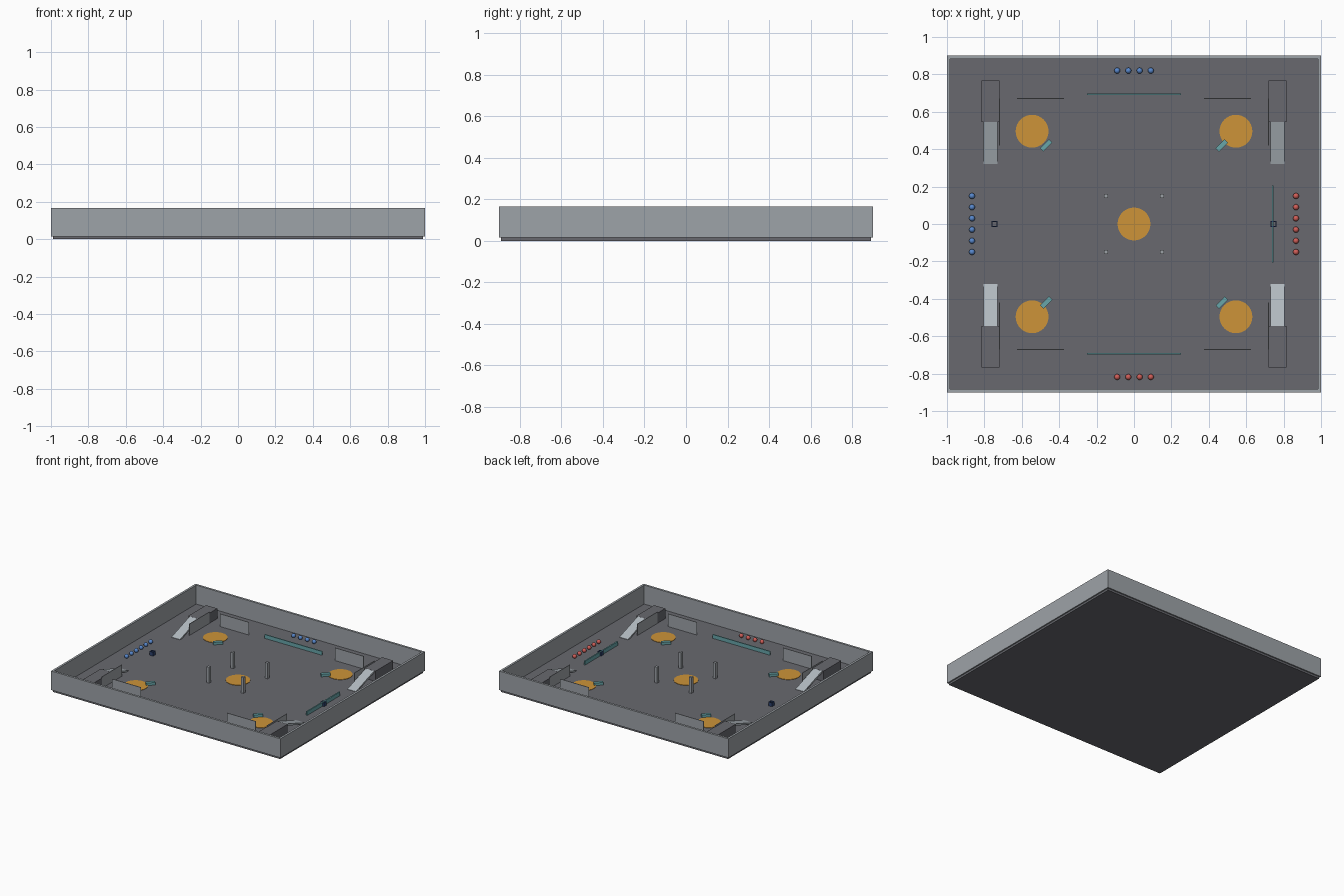
import bpy, bmesh, math

if "Cube" in bpy.data.objects:
    bpy.data.objects.remove(bpy.data.objects["Cube"])


def material(name, r, g, b):
    """Flat material from sRGB 0-255 values."""
    m = bpy.data.materials.new(name)
    lin = [((c / 255 + 0.055) / 1.055) ** 2.4 for c in (r, g, b)]
    m.diffuse_color = (*lin, 1)
    m.use_nodes = True
    m.node_tree.nodes["Principled BSDF"].inputs["Base Color"].default_value = m.diffuse_color
    return m


FLOOR = material("dark grey", 104, 105, 111)
WALL = material("mid grey", 158, 163, 168)
RAMP = material("light grey", 178, 186, 192)
ORANGE = material("orange", 205, 148, 56)
TEAL = material("teal", 104, 166, 170)
NAVY = material("navy", 45, 66, 110)
BLUE = material("blue", 88, 136, 205)
RED = material("red", 208, 94, 88)

TOP = 0.017  # floor surface height


def finish(name, bm, mat, loc=(0, 0, 0), rot=0):
    bmesh.ops.recalc_face_normals(bm, faces=bm.faces)
    me = bpy.data.meshes.new(name)
    bm.to_mesh(me)
    bm.free()
    me.materials.append(mat)
    ob = bpy.data.objects.new(name, me)
    ob.location = loc
    ob.rotation_euler.z = rot
    bpy.context.collection.objects.link(ob)
    return ob


def box(name, x, y, z0, sx, sy, sz, mat, rot=0):
    """Box centred on x, y and standing on z0."""
    bm = bmesh.new()
    bmesh.ops.create_cube(bm, size=1)
    for v in bm.verts:
        v.co.x *= sx
        v.co.y *= sy
        v.co.z = (v.co.z + 0.5) * sz
    return finish(name, bm, mat, (x, y, z0), rot)


def disc(name, x, y, r, h, mat):
    bm = bmesh.new()
    bmesh.ops.create_cone(bm, cap_ends=True, segments=32, radius1=r, radius2=r, depth=h)
    return finish(name, bm, mat, (x, y, TOP + h / 2))


def ball(name, x, y, mat):
    bm = bmesh.new()
    bmesh.ops.create_uvsphere(bm, u_segments=12, v_segments=8, radius=0.016)
    for f in bm.faces:
        f.smooth = True
    return finish(name, bm, mat, (x, y, TOP + 0.015))


def ramp(name, x, sy):
    """Sloping slab from the floor up to the platform edge."""
    bm = bmesh.new()
    profile = [(0.32, TOP), (0.345, TOP), (0.548, 0.08), (0.548, 0.097), (0.32, TOP + 0.003)]
    vs = [bm.verts.new((x - 0.037, sy * y, z)) for y, z in profile]
    face = bm.faces.new(vs)
    ext = bmesh.ops.extrude_face_region(bm, geom=[face])
    for v in ext["geom"]:
        if isinstance(v, bmesh.types.BMVert):
            v.co.x += 0.074
    return finish(name, bm, RAMP)


def square_tube(name, x, y, outer, inner, h):
    """Hollow square socket."""
    bm = bmesh.new()
    rings = []
    for r, z in ((outer, 0), (outer, h), (inner, h), (inner, 0)):
        rings.append([bm.verts.new((a * r, b * r, z))
                      for a, b in ((-1, -1), (1, -1), (1, 1), (-1, 1))])
    for k in range(4):
        a, b = rings[k], rings[(k + 1) % 4]
        for i in range(4):
            j = (i + 1) % 4
            bm.faces.new((a[i], a[j], b[j], b[i]))
    return finish(name, bm, NAVY, (x, y, TOP))


# floor slab and perimeter walls
box("floor", 0, 0, 0, 1.98, 1.78, TOP, FLOOR)
for s in (-1, 1):
    box("long_wall", 0, s * 0.8915, 0.016, 2.0, 0.017, 0.15, WALL)
    box("side_wall", s * 0.9915, 0, 0.016, 0.017, 1.766, 0.15, WALL)

# corner sets: platform, ramp, screens, disc, angled block
for sx in (-1, 1):
    for sy in (-1, 1):
        box("corner_platform", sx * 0.767, sy * 0.657, TOP, 0.097, 0.222, 0.08, FLOOR)
        ramp("ramp", sx * 0.767, sy)
        box("side_screen", sx * 0.72, sy * 0.545, TOP, 0.005, 0.25, 0.09, WALL)
        box("cross_screen", sx * 0.5, sy * 0.672, TOP, 0.25, 0.005, 0.10, WALL)
        disc("corner_disc", sx * 0.545, sy * 0.496, 0.088, 0.003, ORANGE)
        box("angled_block", sx * 0.47, sy * 0.42, TOP, 0.068, 0.026, 0.02, TEAL, math.pi / 4)
        box("centre_post", sx * 0.15, sy * 0.15, TOP, 0.022, 0.022, 0.125, WALL)
disc("centre_disc", 0, 0, 0.088, 0.003, ORANGE)

# low rails
for s in (-1, 1):
    box("end_rail", 0, s * 0.693, TOP, 0.5, 0.008, 0.03, TEAL)
    square_tube("socket", s * 0.745, 0, 0.016, 0.011, 0.03)
box("side_rail", 0.742, 0, TOP, 0.01, 0.41, 0.03, TEAL)

# rows of balls along the walls
for i in range(4):
    x = -0.09 + 0.06 * i
    ball("back_ball", x, 0.82, BLUE)
    ball("front_ball", x, -0.818, RED)
for i in range(6):
    y = -0.15 + 0.06 * i
    ball("left_ball", -0.866, y, BLUE)
    ball("right_ball", 0.866, y, RED)
